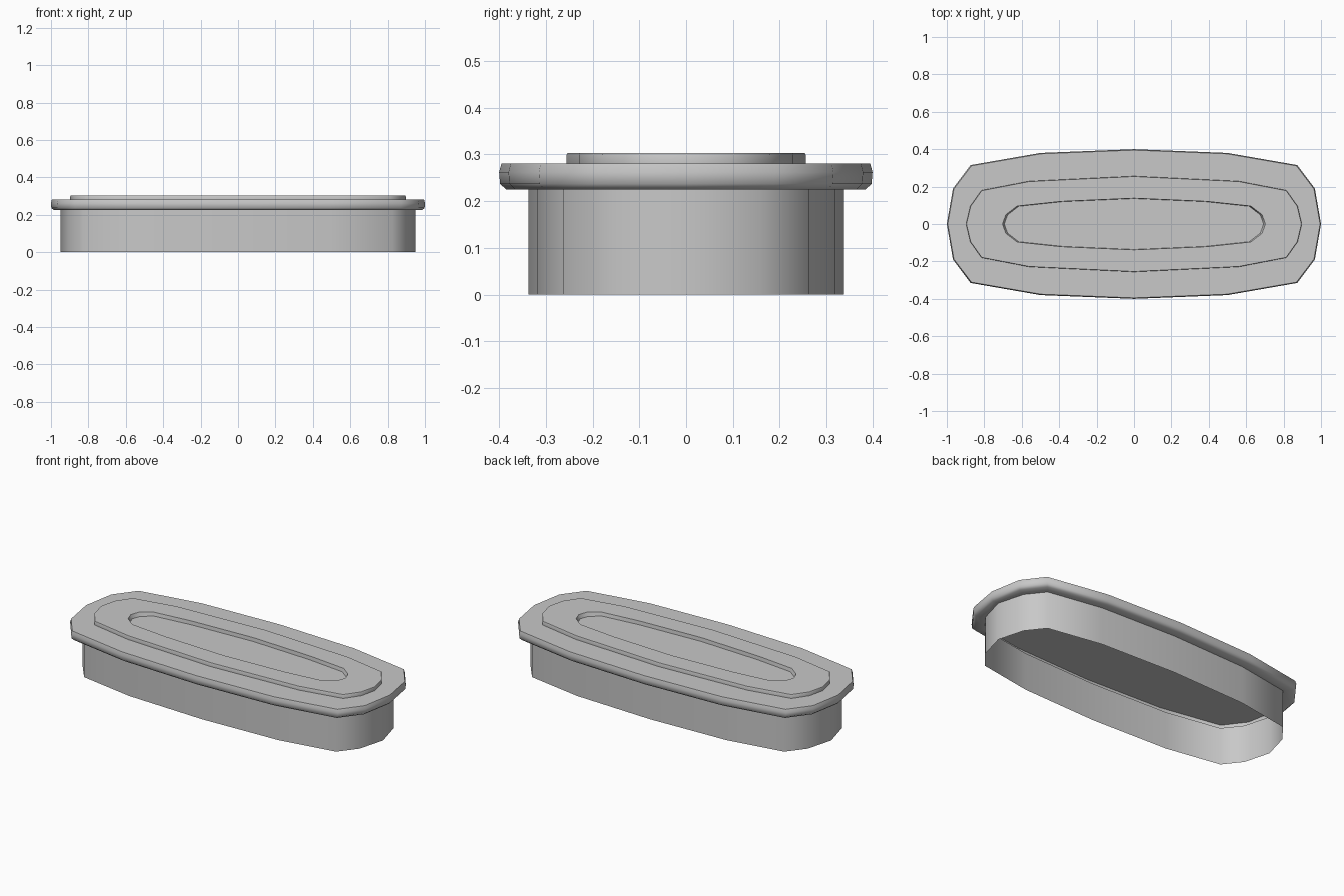
import bpy, bmesh, math

if "Cube" in bpy.data.objects:
    bpy.data.objects.remove(bpy.data.objects["Cube"])

grey = bpy.data.materials.new("plain grey")
grey.use_nodes = True
grey.diffuse_color = (0.58, 0.58, 0.58, 1)
grey.node_tree.nodes["Principled BSDF"].inputs["Base Color"].default_value = (0.58, 0.58, 0.58, 1)

# Quarter outlines, from the middle of the back to the left end
RIM = [(0, .4), (.5, .38), (.873, .315), (.967, .19), (1, 0)]
WALL = [(0, .337), (.49, .319), (.825, .262), (.907, .158), (.95, 0)]
PLATE = [(0, .256), (.56, .229), (.815, .18), (.875, .095), (.897, 0)]
RECESS = [(0, .138), (.39, .121), (.625, .096), (.685, .05), (.703, 0)]
RECESS_FOOT = [(x * .986, y * .986) for x, y in RECESS]


def outline(quarter, inset=0):
    """Mirror a quarter outline into a closed loop, pulled in by inset."""
    w, d = quarter[-1][0], quarter[0][1]
    q = [(x * (1 - inset / w), y * (1 - inset / d)) for x, y in quarter]
    half = q + [(x, -y) for x, y in q[-2::-1]]
    return half + [(-x, y) for x, y in half[-2:0:-1]]


def loft(name, rings, cap_end=False):
    """Skin a stack of (quarter outline, inset, height) rings."""
    bm = bmesh.new()
    loops = [[bm.verts.new((x, y, z)) for x, y in outline(q, inset)]
             for q, inset, z in rings]
    n = len(loops[0])
    for a, b in zip(loops, loops[1:]):
        for i in range(n):
            j = (i + 1) % n
            bm.faces.new((a[j], a[i], b[i], b[j]))
    if cap_end:
        bm.faces.new(loops[-1][::-1])
    mesh = bpy.data.meshes.new(name)
    bm.to_mesh(mesh)
    bm.free()
    mesh.materials.append(grey)
    obj = bpy.data.objects.new(name, mesh)
    bpy.context.collection.objects.link(obj)
    bpy.ops.object.select_all(action="DESELECT")
    obj.select_set(True)
    bpy.context.view_layer.objects.active = obj
    bpy.ops.object.shade_smooth_by_angle(angle=math.radians(50))


# Thin open skirt
loft("skirt_wall", [(WALL, 0, 0), (WALL, 0, .225)])

# Hollow rounded flange, closed on top and open below inside the skirt
loft("flange", [(WALL, 0, .225), (RIM, .015, .225), (RIM, .002, .237),
                (RIM, 0, .262), (RIM, .005, .281)], cap_end=True)

# Raised ring whose opening shows the flange top as a sunken panel
loft("raised_ring", [(PLATE, 0, .281), (PLATE, 0, .298), (PLATE, .002, .303),
                     (RECESS, 0, .303), (RECESS_FOOT, 0, .281)])
